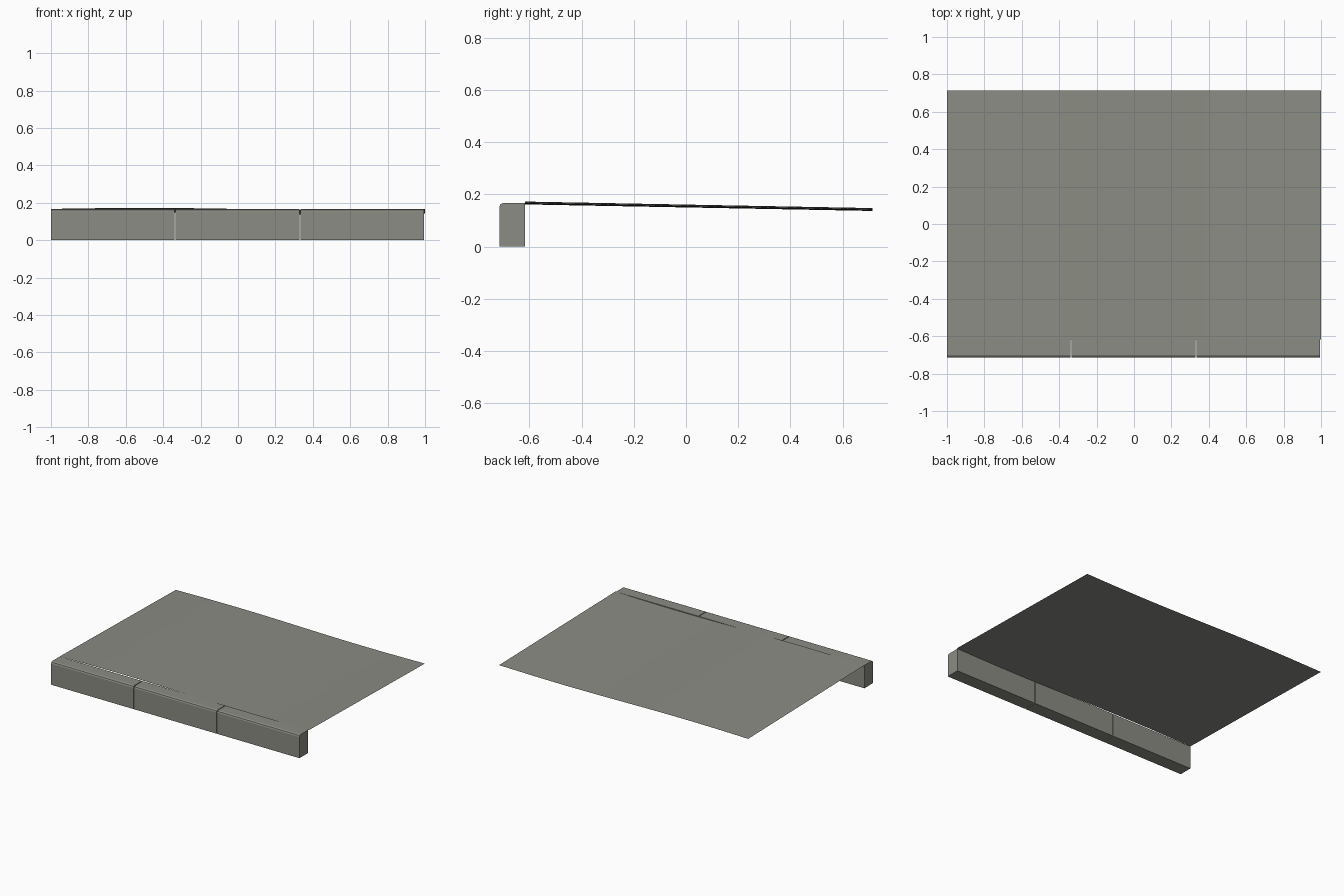
import bpy, bmesh, math

cube = bpy.data.objects.get("Cube")
if cube:
    bpy.data.objects.remove(cube, do_unlink=True)

FRONT, BACK, SEAM = -0.715, 0.715, -0.617
CURB_TOP = 0.167

# One weathered concrete colour for everything
concrete = bpy.data.materials.new("concrete_grey")
colour = (0.255, 0.262, 0.228, 1.0)
concrete.diffuse_color = colour
concrete.use_nodes = True
bsdf = concrete.node_tree.nodes["Principled BSDF"]
bsdf.inputs["Base Color"].default_value = colour
bsdf.inputs["Roughness"].default_value = 0.9


def finish(bm, name):
    mesh = bpy.data.meshes.new(name)
    bm.normal_update()
    bm.to_mesh(mesh)
    bm.free()
    mesh.materials.append(concrete)
    obj = bpy.data.objects.new(name, mesh)
    bpy.context.collection.objects.link(obj)
    return obj


def curb_block(name, x0, width):
    """Profile with an eased top front edge, extruded along x."""
    profile = [(SEAM, 0), (SEAM, CURB_TOP), (FRONT + 0.014, CURB_TOP),
               (FRONT + 0.004, CURB_TOP - 0.005), (FRONT, CURB_TOP - 0.014), (FRONT, 0)]
    bm = bmesh.new()
    face = bm.faces.new([bm.verts.new((x0, y, z)) for y, z in profile])
    ext = bmesh.ops.extrude_face_region(bm, geom=[face])
    moved = [v for v in ext["geom"] if isinstance(v, bmesh.types.BMVert)]
    bmesh.ops.translate(bm, verts=moved, vec=(width, 0, 0))
    bmesh.ops.recalc_face_normals(bm, faces=bm.faces)
    return finish(bm, name)


# Three curb blocks separated by thin joints
for i, side in enumerate(("right", "middle", "left")):
    curb_block(f"curb_block_{side}", -1 + i * 0.6665, 0.661)

# Thin pavement sheet: slopes down to the back with one gentle wave across x
bm = bmesh.new()
bmesh.ops.create_grid(bm, x_segments=32, y_segments=8, size=1)
for v in bm.verts:
    t = (v.co.y + 1) / 2
    v.co.y = SEAM + t * (BACK - SEAM)
    v.co.z = CURB_TOP - 0.025 * t - 0.0055 * math.sin(math.pi * v.co.x)
pavement = finish(bm, "pavement_sheet")
for poly in pavement.data.polygons:
    poly.use_smooth = True
